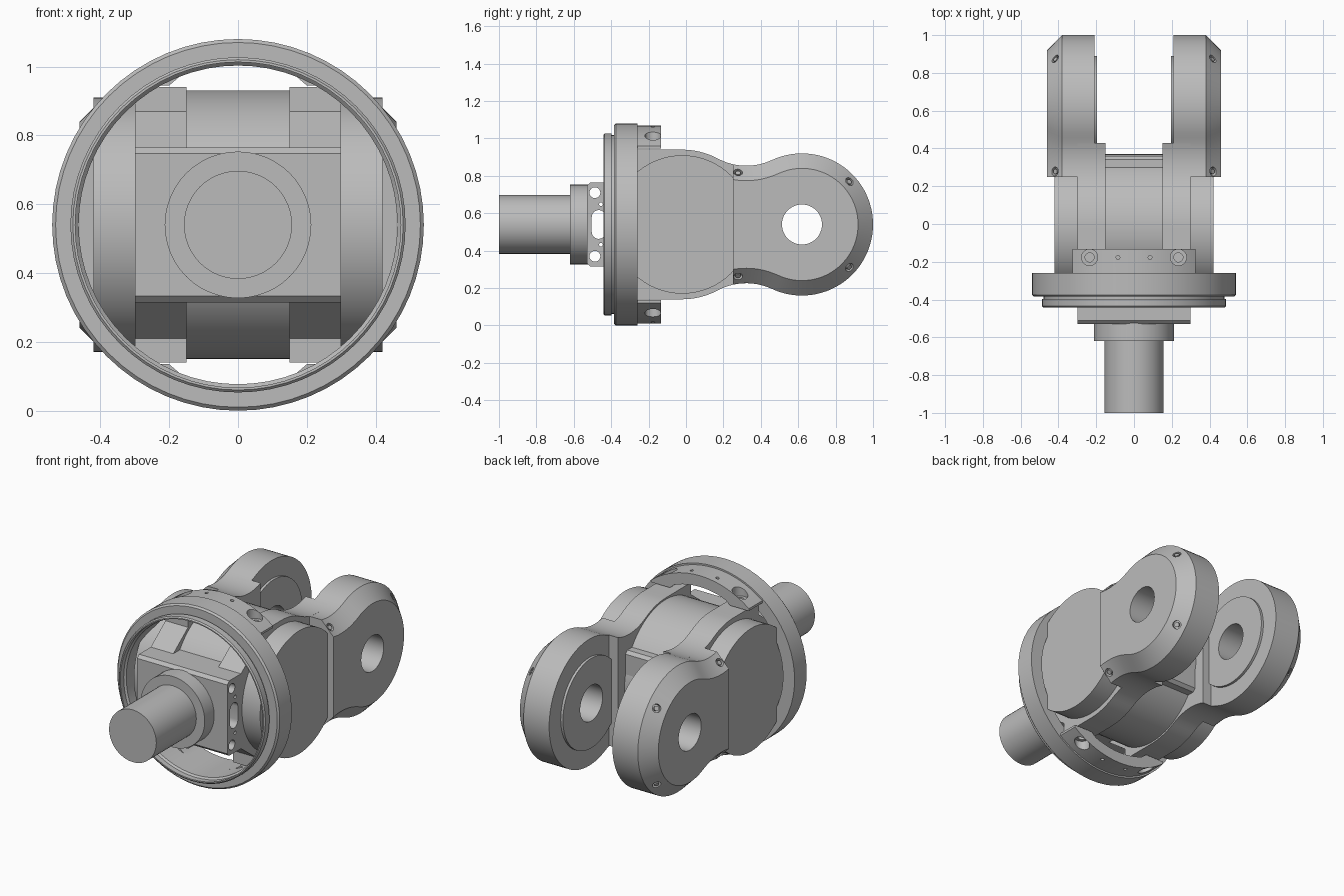
import bpy, bmesh
from math import sin, cos, asin, pi
from mathutils import Vector

old = bpy.data.objects.get("Cube")
if old:
    bpy.data.objects.remove(old)

steel = bpy.data.materials.new("steel grey")
steel.use_nodes = True
grey = (0.5, 0.5, 0.5, 1)
steel.diffuse_color = grey
steel.node_tree.nodes["Principled BSDF"].inputs["Base Color"].default_value = grey

Z0 = 0.54           # height of the main axis
PLACE = {"x": lambda p, a, b: (p, a, b + Z0),
         "y": lambda p, a, b: (a, p, b + Z0),
         "z": lambda p, a, b: (a, b, p + Z0)}


def loft(name, axis, sections, closed=False):
    """Skin matching outlines placed along an axis; cap the ends or close the loop."""
    bm = bmesh.new()
    rings = [[bm.verts.new(PLACE[axis](p, a, b)) for a, b in pts] for p, pts in sections]
    pairs = list(zip(rings, rings[1:]))
    if closed:
        pairs.append((rings[-1], rings[0]))
    else:
        bm.faces.new(rings[0])
        bm.faces.new(rings[-1])
    for r, s in pairs:
        for i in range(len(r)):
            j = (i + 1) % len(r)
            bm.faces.new((r[i], r[j], s[j], s[i]))
    bmesh.ops.recalc_face_normals(bm, faces=bm.faces)
    mesh = bpy.data.meshes.new(name)
    bm.to_mesh(mesh)
    bm.free()
    mesh.materials.append(steel)
    ob = bpy.data.objects.new(name, mesh)
    bpy.context.collection.objects.link(ob)
    return ob


def prism(name, axis, p, q, pts):
    return loft(name, axis, [(p, pts), (q, pts)])


def arc(a, b, r, start, end, n):
    return [(a + r * cos(start + (end - start) * i / n),
             b + r * sin(start + (end - start) * i / n)) for i in range(n + 1)]


def circle(a, b, r, n=48):
    return arc(a, b, r, 0, 2 * pi, n)[:-1]


def mirrored(top):
    """Complete an upper half outline with its lower half."""
    return top + [(a, -b) for a, b in reversed(top) if b > 1e-5]


def cut(ob, cutter):
    mod = ob.modifiers.new("cut", "BOOLEAN")
    mod.operation = "DIFFERENCE"
    mod.solver = "EXACT"
    mod.object = cutter
    bpy.context.view_layer.update()
    with bpy.context.temp_override(object=ob, active_object=ob):
        bpy.ops.object.modifier_apply(modifier=mod.name)
    bpy.data.objects.remove(cutter)


def smooth(ob, angle=0.5):
    bpy.ops.object.select_all(action="DESELECT")
    ob.select_set(True)
    bpy.context.view_layer.objects.active = ob
    bpy.ops.object.shade_smooth_by_angle(angle=angle)


# Outline of a yoke arm: hub circle, concave waist, eye circle
HUB_Y, HUB_R = -0.02, 0.40
EYE_Y, EYE_R = 0.62, 0.38
WAIST_Y, WAIST_H, WAIST_R = 0.322, 0.634, 0.32


def waist(y0, y1, off=0.0, n=10):
    r = WAIST_R + off
    t0, t1 = asin((y0 - WAIST_Y) / r), asin((y1 - WAIST_Y) / r)
    ts = [t0 + (t1 - t0) * i / n for i in range(n + 1)]
    return [(WAIST_Y + r * sin(t), WAIST_H - r * cos(t)) for t in ts]


def arm_outline(off):
    turn = asin((EYE_Y - WAIST_Y) / (WAIST_R + EYE_R))
    top = waist(0.25, WAIST_Y + (WAIST_R + off) * sin(turn), off)[:-1]
    return mirrored(top + arc(EYE_Y, 0, EYE_R - off, pi / 2 + turn, 0, 28))


# Drive shaft and its collar
smooth(prism("shaft", "y", -1.0, -0.6, circle(0, 0, 0.157)))
smooth(prism("shaft_collar", "y", -0.62, -0.52, circle(0, 0, 0.213)))

# Central block with chamfered edges and cross bores
c = 0.018
block = prism("central_block", "x", -0.30, 0.30, mirrored(
    [(-0.53, 0.225 - c), (-0.53 + c, 0.225), (0.36 - c, 0.225), (0.36, 0.225 - c)]))
slot = arc(-0.467, 0.04, 0.037, 0, pi, 12) + arc(-0.467, -0.04, 0.037, pi, 2 * pi, 12)
cut(block, prism("slot_cutter", "x", -0.5, 0.5, slot))
for side in (-1, 1):
    for y, z, r in ((-0.487, 0.17, 0.029), (-0.455, 0.108, 0.01)):
        cut(block, prism("bore_cutter", "x", -0.5, 0.5, circle(y, side * z, r, 24)))
smooth(block)

# Round hub between the arms
smooth(prism("hub", "x", -0.16, 0.16, circle(HUB_Y, 0, 0.39, 64)))

# Stepped clamp ring
ring_profile = [(-0.26, 0.463), (-0.26, 0.54), (-0.375, 0.54), (-0.385, 0.53),
                (-0.385, 0.478), (-0.397, 0.478), (-0.397, 0.487), (-0.435, 0.487),
                (-0.442, 0.48), (-0.442, 0.473), (-0.41, 0.473), (-0.40, 0.463)]
smooth(loft("clamp_ring", "y", [(y, circle(0, 0, r, 64)) for y, r in ring_profile], True))

# Bolted tabs above and below the ring
for up, label in ((1, "upper"), (-1, "lower")):
    half = asin(0.325 / 0.53)
    inner = asin(0.17 / 0.463)
    pts = arc(0, 0, 0.53, pi / 2 - half, pi / 2 + half, 20)
    pts += [(-0.325, 0.405), (-0.20, 0.405)]
    pts += arc(0, 0, 0.463, pi / 2 + inner, pi / 2 - inner, 12)
    pts += [(0.20, 0.405), (0.325, 0.405)]
    tab = prism(label + "_tab", "y", -0.27, -0.133, [(x, up * z) for x, z in pts])
    for side in (-1, 1):
        for x, r, depth in ((0.235, 0.043, 0.435), (0.235, 0.024, 0.3), (0.085, 0.01, 0.49)):
            cut(tab, prism("bolt_cutter", "z", up * depth, up * 0.7,
                           circle(side * x, -0.177, r, 24)))
    smooth(tab)

# Yoke: a cheek, side disc, arm and bearing boss on each side
cheek = mirrored([(-0.40, 0.225), (-0.26, 0.33), (-0.26, 0.40)]
                 + arc(HUB_Y, 0, HUB_R, pi / 2, 1.09, 8) + waist(0.175, 0.43))
for s, label in ((1, "left"), (-1, "right")):
    smooth(prism(label + "_cheek", "x", s * 0.15, s * 0.30, cheek))
    smooth(prism(label + "_side_disc", "x", s * 0.28, s * 0.42, circle(HUB_Y, 0, 0.37, 64)))

    arm = loft(label + "_arm", "x", [(s * 0.21, arm_outline(0)), (s * 0.38, arm_outline(0)),
                                     (s * 0.46, arm_outline(0.08))])
    boss = prism(label + "_boss", "x", s * 0.195, s * 0.22, circle(EYE_Y, 0, 0.27))
    for part in (arm, boss):
        cut(part, prism("eye_cutter", "x", s * 0.1, s * 0.6, circle(EYE_Y, 0, 0.107)))

    # Screw recesses square to the chamfer
    for y, z, dy, dz in ((0.278, 0.285, 0, 1), (0.88, 0.235, 0.74, 0.67)):
        for up in (-1, 1):
            tool = prism("screw_cutter", "x", -0.035, 0.08, circle(0, 0, 0.024, 20))
            normal = Vector((s, dy, up * dz)).normalized()
            turn = Vector((1, 0, 0)).rotation_difference(normal).to_matrix().to_4x4()
            for v in tool.data.vertices:
                v.co = turn @ (v.co - Vector((0, 0, Z0))) + Vector((s * 0.425, y, up * z + Z0))
            cut(arm, tool)
            # Screw head at the bottom of each recess
            head = prism(label + "_screw", "x", -0.04, -0.012, circle(0, 0, 0.014, 16))
            for v in head.data.vertices:
                v.co = turn @ (v.co - Vector((0, 0, Z0))) + Vector((s * 0.425, y, up * z + Z0))
            smooth(head)
    smooth(arm)
    smooth(boss)
